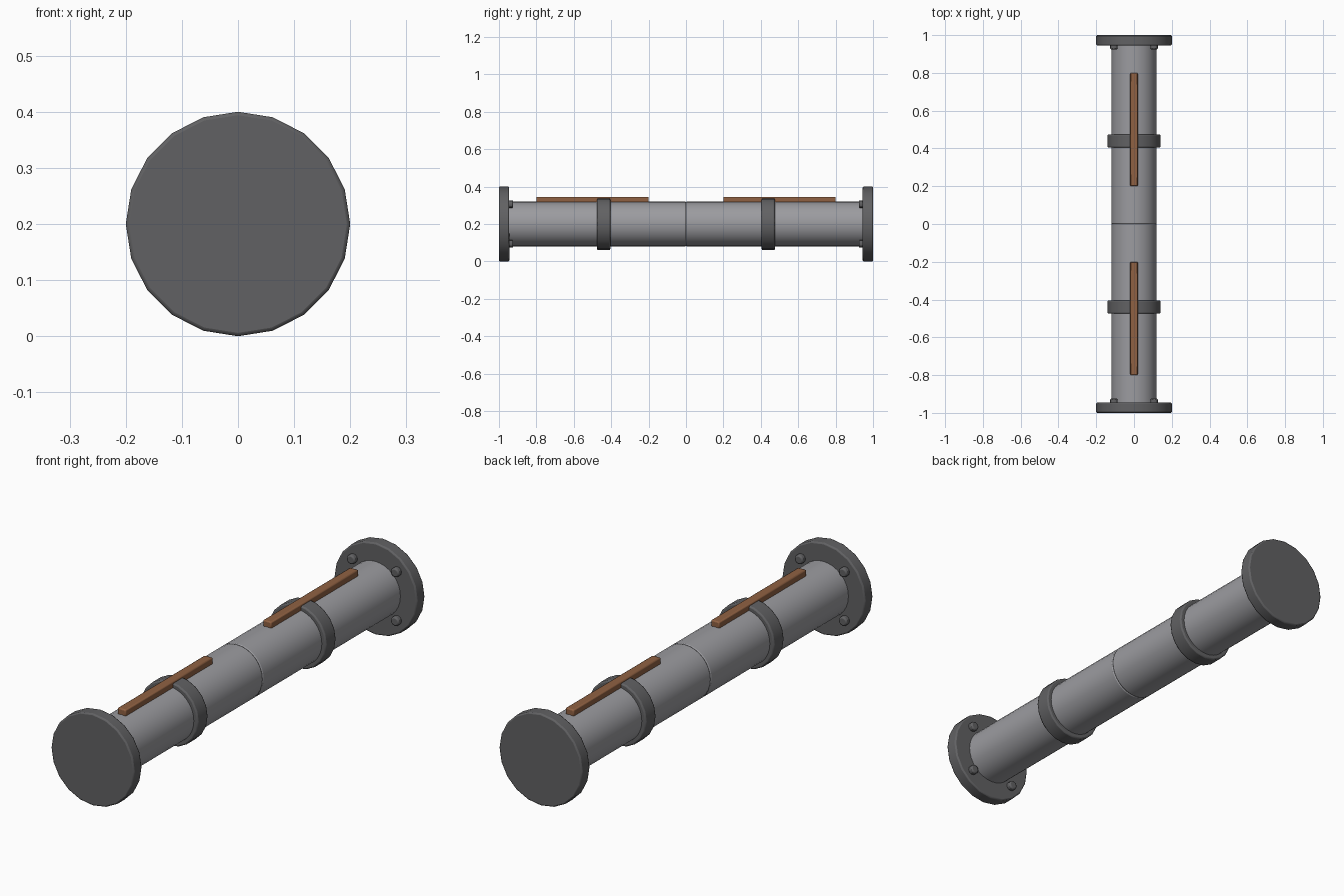
import bpy
from math import radians, sin, cos
from mathutils import Vector

if "Cube" in bpy.data.objects:
    bpy.data.objects.remove(bpy.data.objects["Cube"], do_unlink=True)

AXIS_Z = 0.2


def material(name, rgb):
    mat = bpy.data.materials.new(name)
    mat.use_nodes = True
    mat.diffuse_color = (*rgb, 1)
    mat.node_tree.nodes["Principled BSDF"].inputs["Base Color"].default_value = (*rgb, 1)
    return mat


steel = material("pipe grey", (0.33, 0.33, 0.35))
iron = material("dark iron", (0.12, 0.12, 0.125))
copper = material("copper brown", (0.28, 0.12, 0.055))


def finish(obj, name, mat, bevel, segments=2):
    obj.name = name
    obj.data.materials.append(mat)
    mod = obj.modifiers.new("Edge Bevel", "BEVEL")
    mod.width, mod.segments = bevel, segments
    mod.limit_method, mod.angle_limit = "ANGLE", radians(40)
    bpy.ops.object.shade_smooth_by_angle(angle=radians(30))


def disc(name, mat, radius, y0, y1, sides, bevel, x=0, z=AXIS_Z, segments=2):
    """Cylinder lying along y between y0 and y1."""
    bpy.ops.mesh.primitive_cylinder_add(
        vertices=sides, radius=radius, depth=abs(y1 - y0),
        location=(x, (y0 + y1) / 2, z), rotation=(radians(90), 0, 0))
    finish(bpy.context.object, name, mat, bevel, segments)


for side, end in ((-1, "front"), (1, "back")):
    # Pipe half, meeting its twin in a bevelled seam
    disc(end + "_pipe", steel, 0.12, 0, side * 0.997, 32, 0.005)
    # End flange and mid-pipe collar
    disc(end + "_flange", iron, 0.2, side * 0.945, side, 20, 0.006)
    disc(end + "_collar", iron, 0.14, side * 0.405, side * 0.475, 20, 0.006)
    # Four bolts on the inner face of the flange
    for i in range(4):
        a = radians(45 + 90 * i)
        disc(f"{end}_bolt_{i + 1}", iron, 0.02, side * 0.924, side * 0.95, 12, 0.006,
             x=0.15 * cos(a), z=AXIS_Z + 0.15 * sin(a))
    # Strip along the top of the pipe
    bpy.ops.mesh.primitive_cube_add(size=1, location=(0, side * 0.5, 0.33))
    strip = bpy.context.object
    for v in strip.data.vertices:
        v.co *= Vector((0.04, 0.6, 0.03))
    finish(strip, end + "_strip", copper, 0.005)
